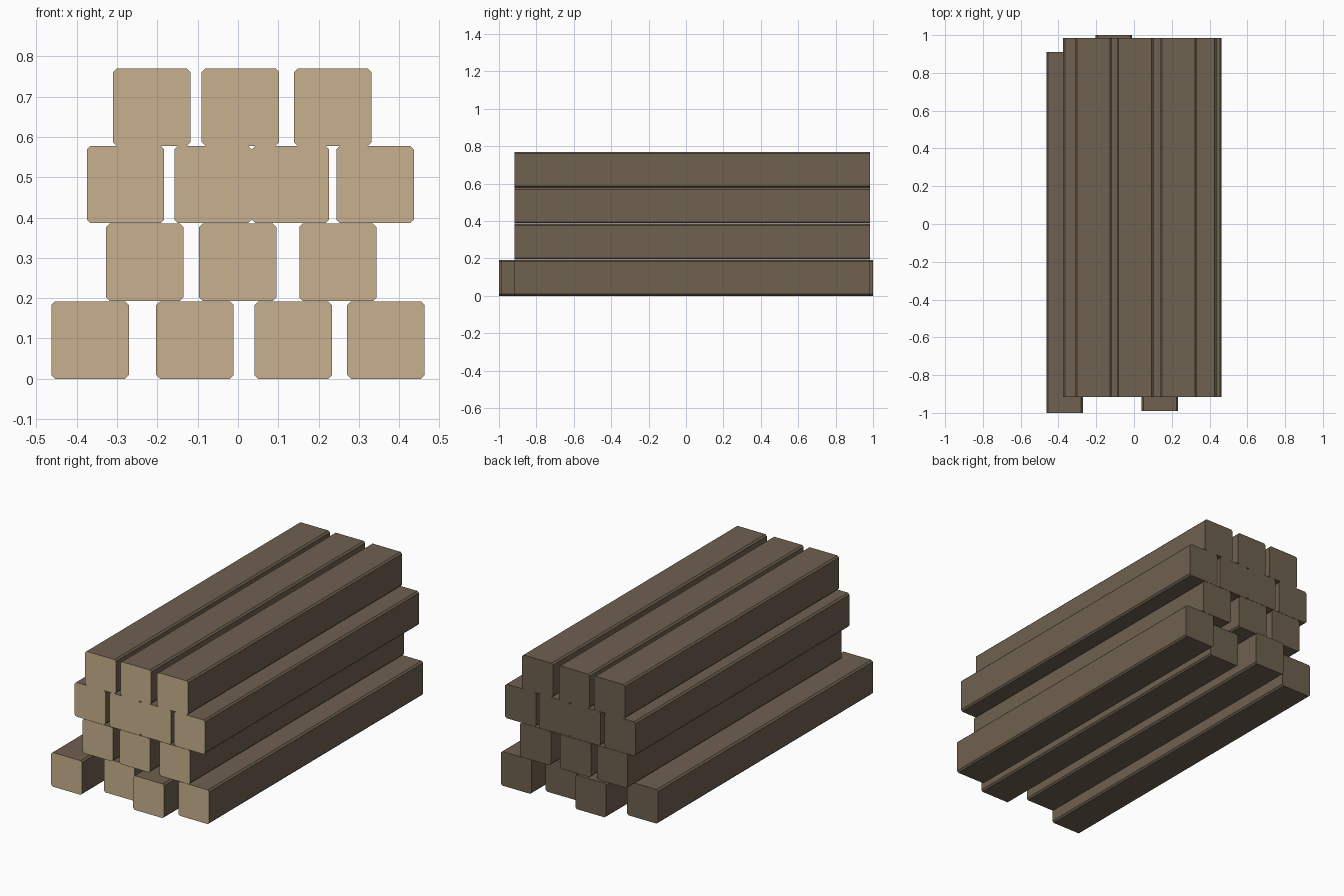
import bpy, bmesh

if "Cube" in bpy.data.objects:
    bpy.data.objects.remove(bpy.data.objects["Cube"])

S = 0.192            # beam thickness
C = 0.009            # chamfer on the long edges
FRONT, BACK = -0.917, 0.985


def material(name, rgb):
    m = bpy.data.materials.new(name)
    m.diffuse_color = (*rgb, 1.0)
    m.use_nodes = True
    m.node_tree.nodes["Principled BSDF"].inputs["Base Color"].default_value = m.diffuse_color
    return m


bark = material("weathered_brown", (0.156, 0.119, 0.080))
cut = material("fresh_cut_tan", (0.578, 0.434, 0.270))


def beam(name, x, z, y0=FRONT, y1=BACK):
    """Square beam with chamfered long edges; the front end is freshly cut."""
    h = S / 2
    k = h - C
    profile = [(-k, -h), (k, -h), (h, -k), (h, k), (k, h), (-k, h), (-h, k), (-h, -k)]
    bm = bmesh.new()
    face = bm.faces.new([bm.verts.new((px, y0, pz + h)) for px, pz in profile])
    ext = bmesh.ops.extrude_face_region(bm, geom=[face], use_keep_orig=True)
    new = [g for g in ext["geom"] if isinstance(g, bmesh.types.BMVert)]
    bmesh.ops.translate(bm, verts=new, vec=(0, y1 - y0, 0))
    bmesh.ops.recalc_face_normals(bm, faces=bm.faces)
    for f in bm.faces:
        f.material_index = 1 if f.normal.y < -0.9 else 0
    me = bpy.data.meshes.new(name)
    bm.to_mesh(me)
    bm.free()
    me.materials.append(bark)
    me.materials.append(cut)
    ob = bpy.data.objects.new(name, me)
    ob.location = (x, 0, z)
    bpy.context.collection.objects.link(ob)


# Bottom row: beams slid to different positions along their length
bottom = [(-0.367, -1.0, 0.91), (-0.107, -0.903, 1.0),
          (0.137, -0.99, 0.914), (0.367, FRONT, BACK)]
for i, (x, y0, y1) in enumerate(bottom):
    beam(f"bottom_beam_{i + 1}", x, 0, y0, y1)

# Upper rows: flush ends, uneven side spacing
rows = [("second_row", 0.193, (-0.231, -0.001, 0.248)),
        ("third_row", 0.386, (-0.279, -0.062, 0.130, 0.340)),
        ("top_row", 0.578, (-0.214, 0.006, 0.235))]
for name, z, xs in rows:
    for i, x in enumerate(xs):
        beam(f"{name}_beam_{i + 1}", x, z)
